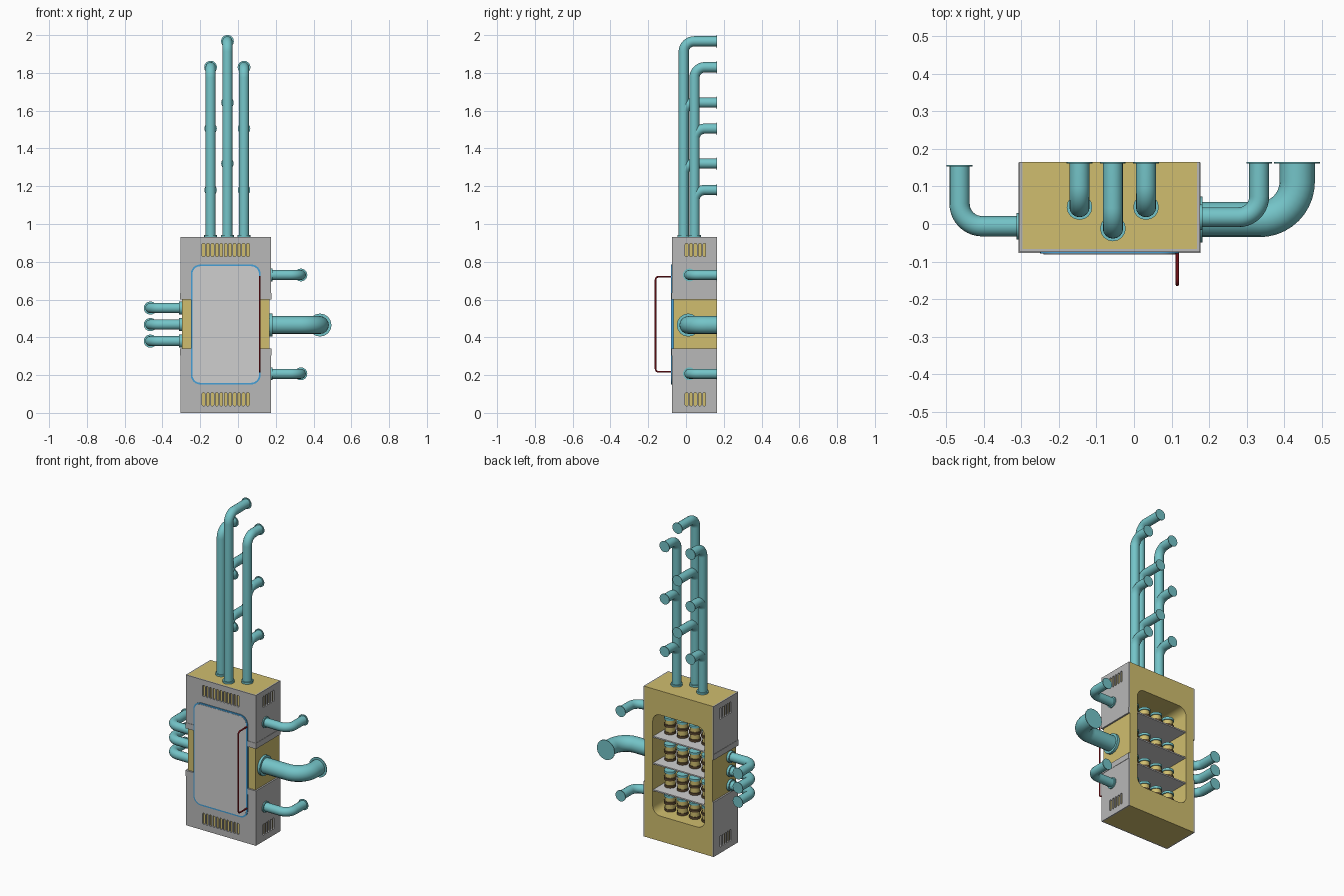
import bpy, bmesh, math
from mathutils import Vector

if "Cube" in bpy.data.objects:
    bpy.data.objects.remove(bpy.data.objects["Cube"])


def lin(c):
    c /= 255
    return c / 12.92 if c <= 0.04045 else ((c + 0.055) / 1.055) ** 2.4


def make_mat(name, r, g, b):
    m = bpy.data.materials.new(name)
    m.diffuse_color = (lin(r), lin(g), lin(b), 1)
    m.use_nodes = True
    m.node_tree.nodes["Principled BSDF"].inputs["Base Color"].default_value = m.diffuse_color
    return m


YELLOW = make_mat("mustard yellow", 208, 190, 110)
GREY = make_mat("mid grey", 184, 184, 184)
LIGHT = make_mat("light grey", 207, 207, 207)
TEAL = make_mat("pipe teal", 116, 196, 200)
BLUE = make_mat("seal blue", 70, 160, 215)
RED = make_mat("handle red", 170, 30, 40)
BROWN = make_mat("dark brown", 95, 75, 50)


def finish(name, bm, mats):
    bmesh.ops.recalc_face_normals(bm, faces=bm.faces)
    me = bpy.data.meshes.new(name)
    bm.to_mesh(me)
    bm.free()
    ob = bpy.data.objects.new(name, me)
    bpy.context.collection.objects.link(ob)
    for m in mats:
        me.materials.append(m)
    return ob


def smooth(ob):
    bpy.ops.object.select_all(action='DESELECT')
    ob.select_set(True)
    bpy.context.view_layer.objects.active = ob
    bpy.ops.object.shade_smooth_by_angle(angle=math.radians(35))


def extrude(bm, pts, vec):
    """Closed outline pushed along vec into a solid."""
    f = bm.faces.new([bm.verts.new(p) for p in pts])
    r = bmesh.ops.extrude_face_region(bm, geom=[f], use_keep_orig=True)
    bmesh.ops.translate(bm, vec=vec,
                        verts=[v for v in r['geom'] if isinstance(v, bmesh.types.BMVert)])


def round_rect(c, z, w, h, r, n=6):
    """Rounded rectangle outline as (horizontal, z) pairs."""
    out = []
    for k, (sx, sz) in enumerate([(1, 1), (-1, 1), (-1, -1), (1, -1)]):
        for i in range(n + 1):
            a = math.pi / 2 * (k + i / n)
            out.append((c + sx * (w / 2 - r) + r * math.cos(a),
                        z + sz * (h / 2 - r) + r * math.sin(a)))
    return out


def box(name, x0, x1, y0, y1, z0, z1, mat):
    bm = bmesh.new()
    extrude(bm, [(x0, y0, z0), (x1, y0, z0), (x1, y1, z0), (x0, y1, z0)], (0, 0, z1 - z0))
    return finish(name, bm, [mat])


def cut(ob, cutter):
    cutter.hide_render = True
    md = ob.modifiers.new("cut", 'BOOLEAN')
    md.object, md.solver = cutter, 'EXACT'
    bpy.context.view_layer.objects.active = ob
    bpy.ops.object.modifier_apply(modifier=md.name)
    bpy.data.objects.remove(cutter)


def rounded_path(pts, r, n=10):
    """Replace each right-angle corner by an arc."""
    pts = [Vector(p) for p in pts]
    out = [pts[0]]
    for p0, p, p1 in zip(pts, pts[1:], pts[2:]):
        a, b = (p0 - p).normalized(), (p1 - p).normalized()
        for i in range(n + 1):
            t = math.pi / 2 * i / n
            out.append(p + r * (a + b) - r * (math.cos(t) * b + math.sin(t) * a))
    return out + [pts[-1]]


def tube(name, pts, r, mat, res=6):
    cu = bpy.data.curves.new(name, 'CURVE')
    cu.dimensions, cu.bevel_depth, cu.bevel_resolution = '3D', r, res
    cu.use_fill_caps = True
    sp = cu.splines.new('POLY')
    sp.points.add(len(pts) - 1)
    for q, p in zip(sp.points, pts):
        q.co = (*p, 1)
    cu.materials.append(mat)
    ob = bpy.data.objects.new(name, cu)
    bpy.context.collection.objects.link(ob)
    bpy.ops.object.select_all(action='DESELECT')
    ob.select_set(True)
    bpy.context.view_layer.objects.active = ob
    bpy.ops.object.convert(target='MESH')
    smooth(bpy.context.view_layer.objects.active)


def pipe(name, pts, r, fr, bend, base=True):
    """Bent pipe with a flange disc at the start and the end."""
    path = rounded_path(pts, bend)
    tube(name, path, r, TEAL)
    d0, d1 = (path[1] - path[0]).normalized(), (path[-1] - path[-2]).normalized()
    if base:
        tube(name + "_base_flange", [path[0], path[0] + d0 * 0.016], fr, TEAL)
    tube(name + "_end_flange", [path[-1] - d1 * 0.004, path[-1]], fr, TEAL)


X0, X1, Y0, Y1, H = -0.305, 0.175, -0.075, 0.165, 0.93
T = 0.008
DX, DZ, DW, DH = -0.065, 0.468, 0.37, 0.635    # door centre and size

# yellow cabinet body, opened at the back
body = box("cabinet_body", X0 + T, X1 - T, Y0 + T, Y1, 0, H, YELLOW)
bm = bmesh.new()
extrude(bm, [(x, -0.055, z) for x, z in round_rect(DX, DZ, 0.355, 0.625, 0.05)], (0, 0.3, 0))
cut(body, finish("cavity_cutter", bm, []))
smooth(body)

# grey wrap-around covers with vent slots
for name, z0, z1, zs, zl in [("lower_cover", 0, 0.34, 0.072, 0.305),
                             ("upper_cover", 0.60, H, 0.862, 0.60)]:
    bm = bmesh.new()
    extrude(bm, [(X0, Y1, z0), (X0, Y0, z0), (X1, Y0, z0), (X1, Y1, z0),
                 (X1 - T, Y1, z0), (X1 - T, Y0 + T, z0), (X0 + T, Y0 + T, z0),
                 (X0 + T, Y1, z0)], (0, 0, z1 - z0))
    cover = finish(name, bm, [GREY])
    bm = bmesh.new()
    for i in range(11):
        extrude(bm, [(x, -0.1, z) for x, z in
                     round_rect(-0.065 + (i - 5) * 0.0235, zs, 0.015, 0.07, 0.0065, 3)], (0, 0.05, 0))
    for i in range(5):
        extrude(bm, [(-0.4, y, z) for y, z in
                     round_rect(0.05 + (i - 2) * 0.0235, zs, 0.015, 0.07, 0.0065, 3)], (0.7, 0, 0))
    cut(cover, finish("slot_cutter", bm, []))
    # raised lip along the edge facing the middle band
    e = 0.002
    bm = bmesh.new()
    extrude(bm, [(X0 - e, Y1 - .001, zl), (X0 - e, Y0 - e, zl), (X1 + e, Y0 - e, zl),
                 (X1 + e, Y1 - .001, zl), (X1 - .003, Y1 - .001, zl), (X1 - .003, Y0 + .003, zl),
                 (X0 + .003, Y0 + .003, zl), (X0 + .003, Y1 - .001, zl)], (0, 0, 0.035))
    finish(name + "_lip", bm, [GREY])

# door: blue seal with a light panel, and a red pull bar
for name, inset, front, mat in [("door_seal", 0, -0.079, BLUE), ("door_panel", 0.009, -0.0805, LIGHT)]:
    bm = bmesh.new()
    extrude(bm, [(x, front, z) for x, z in
                 round_rect(DX, DZ, DW - 2 * inset, DH - 2 * inset, 0.05 - inset)],
            (0, -0.065 - front, 0))
    smooth(finish(name, bm, [mat]))
tube("door_handle", rounded_path([(0.115, -0.075, 0.217), (0.115, -0.161, 0.217),
                                  (0.115, -0.161, 0.721), (0.115, -0.075, 0.721)], 0.016, 5),
     0.0045, RED, 2)

# shelves
for i in range(3):
    z = 0.30 + 0.165 * i
    box(f"shelf_{i + 1}", -0.245, 0.115, -0.058, 0.16, z - 0.004, z + 0.004, LIGHT)


# jars: lathed profile, coloured by height
PROFILE = [(0, 0), (0.033, 0), (0.033, 0.014), (0.029, 0.014), (0.029, 0.042), (0.035, 0.044),
           (0.035, 0.058), (0.029, 0.060), (0.029, 0.086), (0.034, 0.086), (0.034, 0.100), (0, 0.104)]


def jar(name, x, y, z):
    bm = bmesh.new()
    n = 20
    vs = [bm.verts.new((r, 0, h)) for r, h in PROFILE]
    es = [bm.edges.new(p) for p in zip(vs, vs[1:])]
    bmesh.ops.spin(bm, geom=vs + es, cent=(0, 0, 0), axis=(0, 0, 1),
                   angle=2 * math.pi, steps=n, use_merge=True)
    bmesh.ops.remove_doubles(bm, verts=bm.verts, dist=1e-5)
    for f in bm.faces:
        h = f.calc_center_median().z
        f.material_index = 1 if h > 0.085 else 2 if h < 0.0145 or 0.0425 < h < 0.0595 else 0
    bmesh.ops.translate(bm, verts=bm.verts, vec=(x, y, z))
    smooth(finish(name, bm, [YELLOW, TEAL, BROWN]))


for row, z in enumerate([0.156, 0.304, 0.469, 0.634]):
    for col in range(4):
        jar(f"jar_{row + 1}_{col + 1}", DX + (col - 1.5) * 0.085, 0.065, z)

# tall top pipes with side branches turning to the back
for name, x, y, top, branches in [("left", -0.145, 0.045, 1.83, (1.505, 1.18)),
                                  ("middle", -0.056, -0.012, 1.967, (1.642, 1.32)),
                                  ("right", 0.032, 0.045, 1.83, (1.505, 1.18))]:
    pipe(f"top_pipe_{name}", [(x, y, 0.925), (x, y, top), (x, Y1, top)], 0.027, 0.034, 0.055)
    for i, z in enumerate(branches):
        pipe(f"branch_{name}_{i + 1}", [(x, y, z - 0.09), (x, y, z), (x, Y1, z)],
             0.0265, 0.033, 0.055, base=False)

# right side pipes: one large, two small
pipe("right_large_pipe", [(0.166, 0.012, 0.465), (0.434, 0.012, 0.465), (0.434, Y1, 0.465)],
     0.047, 0.061, 0.1)
for name, z in [("upper", 0.73), ("lower", 0.207)]:
    pipe(f"right_pipe_{name}", [(0.166, 0.018, z), (0.333, 0.018, z), (0.333, Y1, z)],
         0.0265, 0.034, 0.055)

# left side pipes
for i in range(3):
    z = 0.38 + 0.0875 * i
    pipe(f"left_pipe_{i + 1}", [(-0.296, -0.006, z), (-0.464, -0.006, z), (-0.464, 0.157, z)],
         0.027, 0.035, 0.06)
